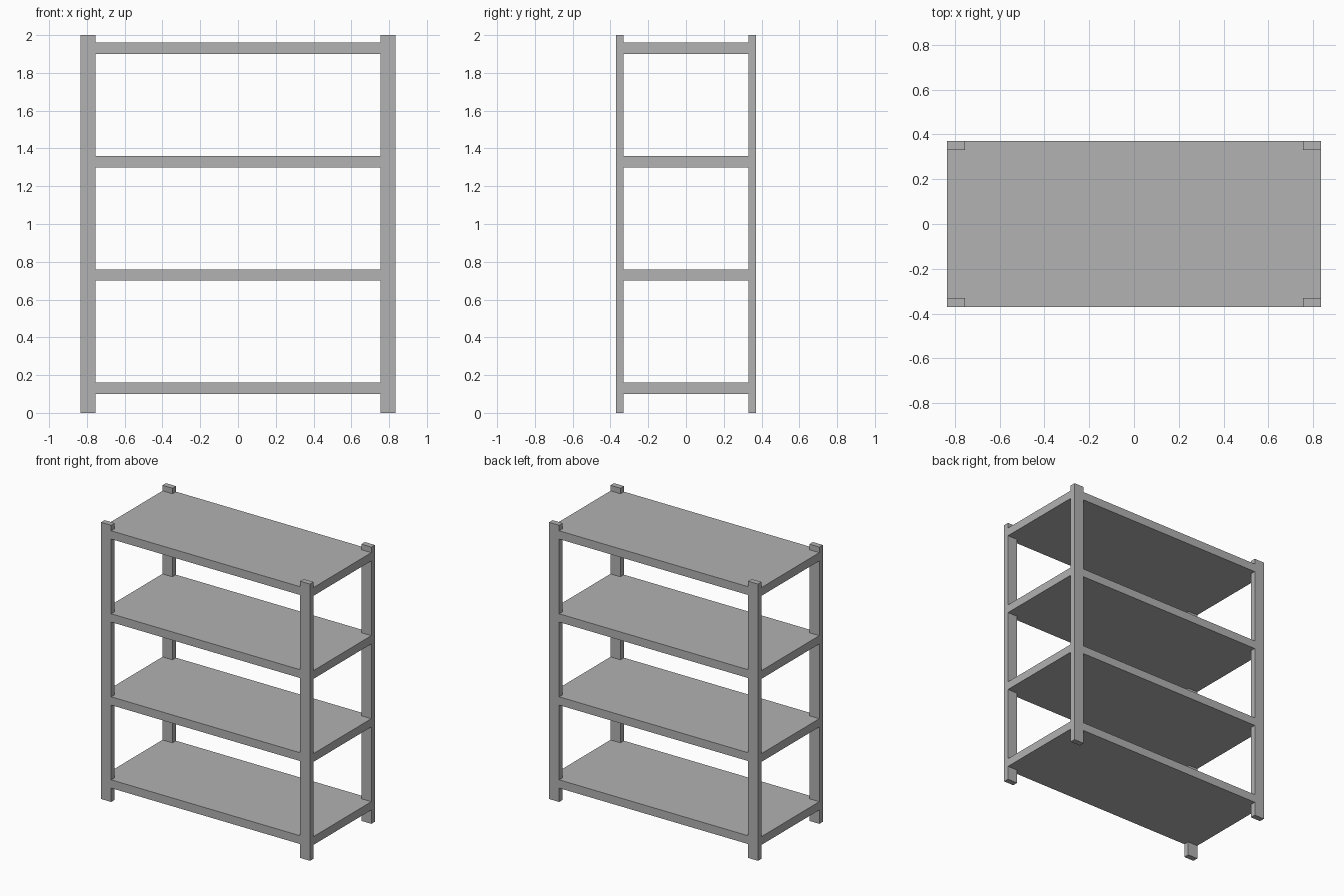
import bpy
import bmesh

HALF_X, HALF_Y = 0.835, 0.37      # outer half sizes of the rack
POST_X, POST_Y = 0.08, 0.04       # post cross-section
HEIGHT, THICK = 2.0, 0.06
SHELF_BASES = (0.1, 0.7, 1.3, 1.9)

default = bpy.data.objects.get("Cube")
if default:
    bpy.data.objects.remove(default, do_unlink=True)

grey = bpy.data.materials.new("grey_metal")
grey.use_nodes = True
colour = (0.445, 0.445, 0.445, 1.0)
grey.diffuse_color = colour
grey.node_tree.nodes["Principled BSDF"].inputs["Base Color"].default_value = colour


def prism(name, outline, bottom, height):
    """Extrude a flat outline upwards into a solid part."""
    bm = bmesh.new()
    base = bm.faces.new([bm.verts.new((x, y, bottom)) for x, y in outline])
    top = bmesh.ops.extrude_face_region(bm, geom=[base], use_keep_orig=True)
    verts = [v for v in top["geom"] if isinstance(v, bmesh.types.BMVert)]
    bmesh.ops.translate(bm, verts=verts, vec=(0, 0, height))
    bmesh.ops.recalc_face_normals(bm, faces=bm.faces)
    mesh = bpy.data.meshes.new(name)
    bm.to_mesh(mesh)
    bm.free()
    mesh.materials.append(grey)
    obj = bpy.data.objects.new(name, mesh)
    bpy.context.collection.objects.link(obj)
    return obj


inner_x, inner_y = HALF_X - POST_X, HALF_Y - POST_Y

# Four corner posts
for side, sx in (("left", 1), ("right", -1)):
    for end, sy in (("front", -1), ("back", 1)):
        outline = [(sx * inner_x, sy * inner_y), (sx * HALF_X, sy * inner_y),
                   (sx * HALF_X, sy * HALF_Y), (sx * inner_x, sy * HALF_Y)]
        prism(f"{end}_{side}_post", outline, 0, HEIGHT)

# Shelves with corners notched around the posts, flush with their outer faces
notched = []
for sx, sy in ((1, 1), (-1, 1), (-1, -1), (1, -1)):
    corner = [(sx * HALF_X, sy * inner_y), (sx * inner_x, sy * inner_y),
              (sx * inner_x, sy * HALF_Y)]
    notched += corner if sx * sy > 0 else corner[::-1]

for number, z in enumerate(SHELF_BASES, 1):
    prism(f"shelf_{number}", notched, z, THICK)
